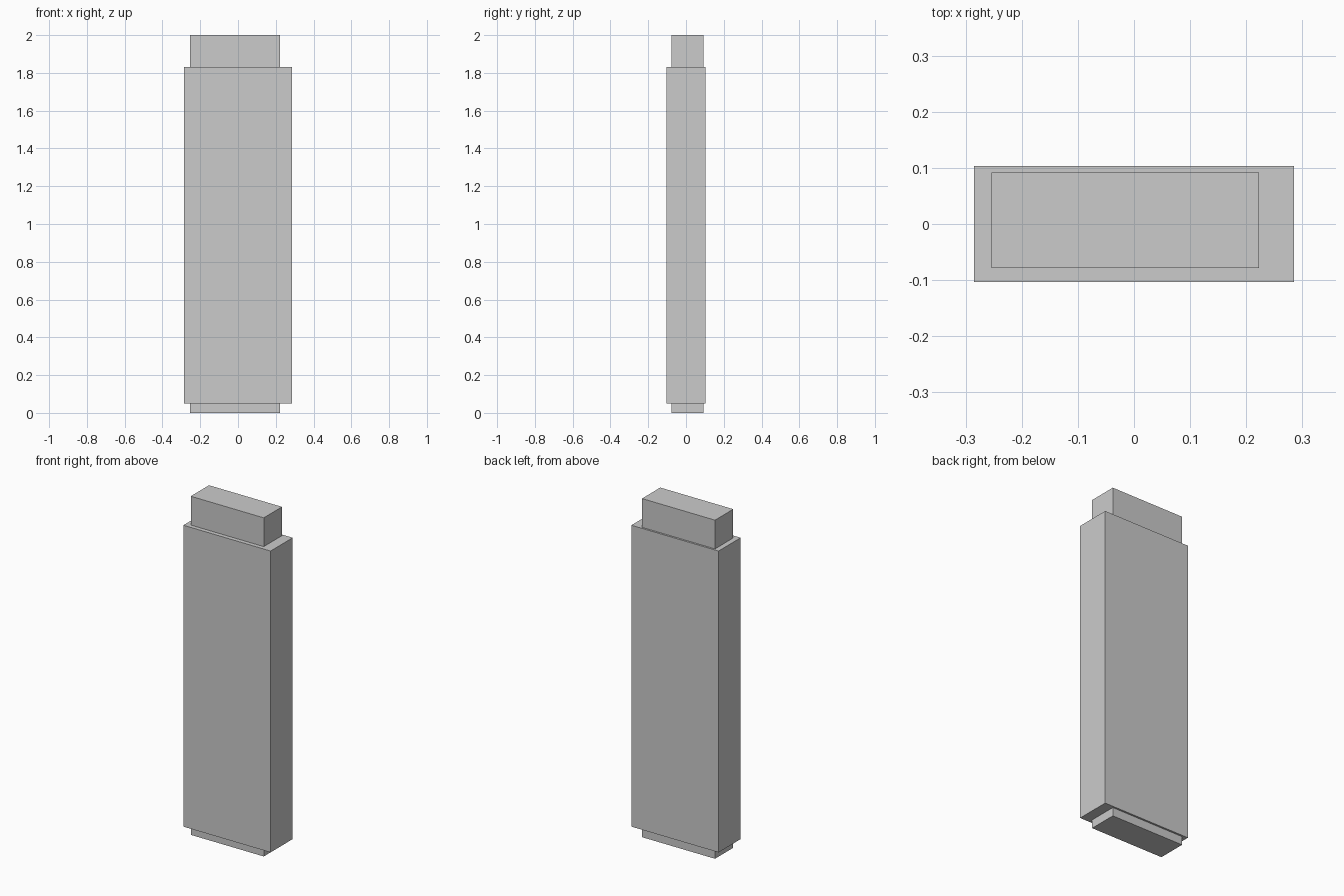
import bpy

if "Cube" in bpy.data.objects:
    bpy.data.objects.remove(bpy.data.objects["Cube"])


def box(name, x, y, z):
    """Axis-aligned box from (min, max) ranges."""
    bpy.ops.mesh.primitive_cube_add(
        size=1, location=[(a + b) / 2 for a, b in (x, y, z)])
    ob = bpy.context.object
    ob.name = name
    ob.scale = [b - a for a, b in (x, y, z)]
    bpy.ops.object.transform_apply(location=False, rotation=False, scale=True)
    return ob


# Wide outer slab
box("outer_slab", (-0.285, 0.285), (-0.103, 0.103), (0.05, 1.83))

# Slimmer, slightly offset core running through, exposed at top and bottom
box("inner_core", (-0.254, 0.223), (-0.078, 0.092), (0.0, 2.0))
